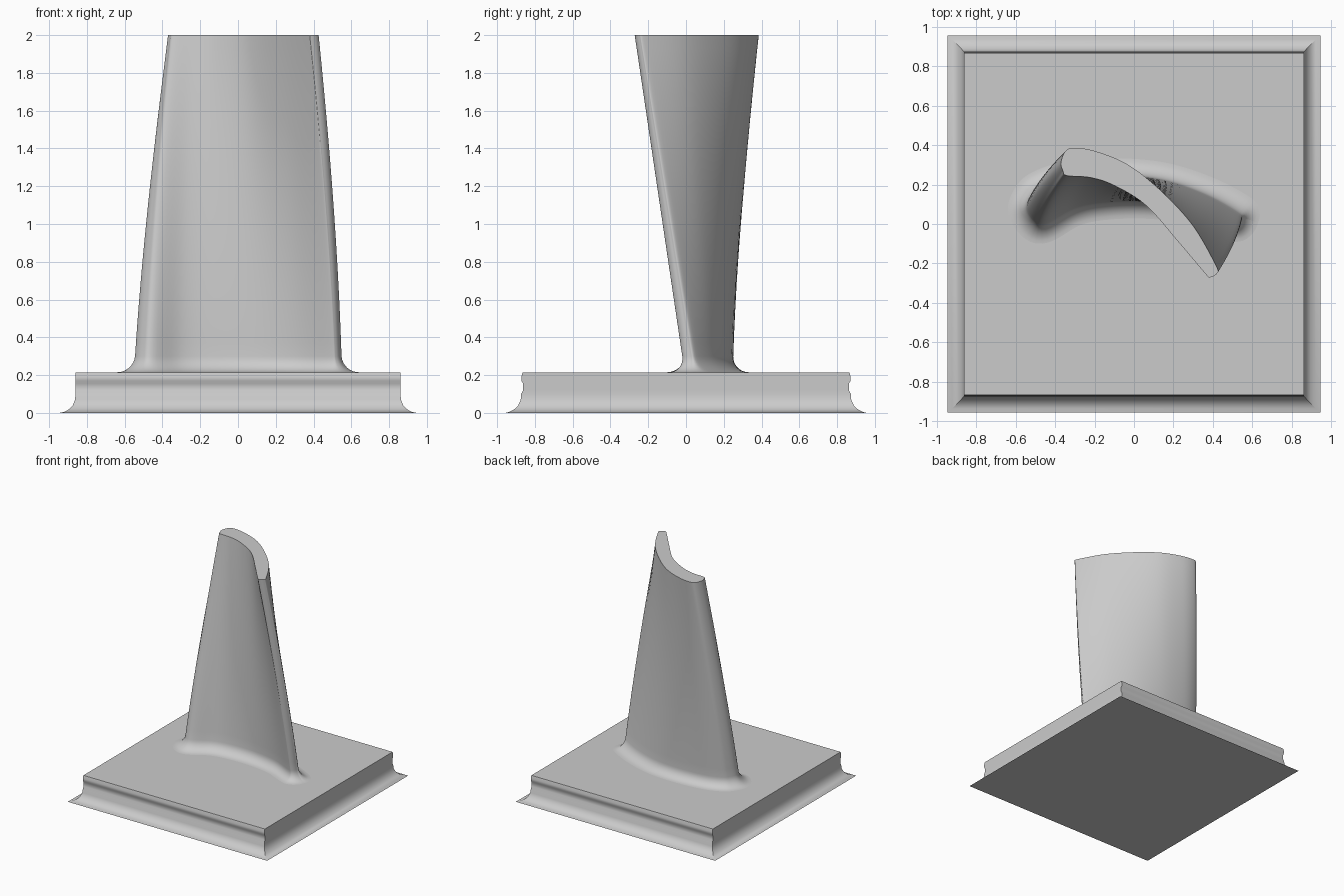
import bpy
import bmesh
import math
from mathutils import Vector

cube = bpy.data.objects.get("Cube")
if cube:
    bpy.data.objects.remove(cube, do_unlink=True)

# One plain grey for everything
grey = bpy.data.materials.new("plain_grey")
grey.use_nodes = True
grey.diffuse_color = (0.6, 0.6, 0.6, 1)
grey.node_tree.nodes["Principled BSDF"].inputs["Base Color"].default_value = grey.diffuse_color


def skin(name, rings, angle):
    """Loft a stack of closed rings, cap both ends and smooth below the angle."""
    bm = bmesh.new()
    loops = [[bm.verts.new(p) for p in ring] for ring in rings]
    for low, high in zip(loops, loops[1:]):
        count = len(low)
        for i in range(count):
            j = (i + 1) % count
            bm.faces.new((low[i], low[j], high[j], high[i]))
    bm.faces.new(loops[0])
    bm.faces.new(loops[-1])
    bmesh.ops.recalc_face_normals(bm, faces=bm.faces)
    mesh = bpy.data.meshes.new(name)
    bm.to_mesh(mesh)
    bm.free()
    obj = bpy.data.objects.new(name, mesh)
    bpy.context.collection.objects.link(obj)
    mesh.materials.append(grey)
    bpy.ops.object.select_all(action="DESELECT")
    obj.select_set(True)
    bpy.context.view_layer.objects.active = obj
    bpy.ops.object.shade_smooth_by_angle(angle=math.radians(angle))
    return obj


def smooth_loop(points, steps=6):
    """Closed Catmull-Rom curve through the points."""
    pts = [Vector(p) for p in points]
    n = len(pts)
    result = []
    for i in range(n):
        a, b, c, d = (pts[(i + k) % n] for k in (-1, 0, 1, 2))
        for s in range(steps):
            t = s / steps
            result.append(b + (c - a) * t / 2
                          + (a * 2 - b * 5 + c * 4 - d) * t * t / 2
                          + (b * 3 - a - c * 3 + d) * t ** 3 / 2)
    return result


def offset(loop, distance):
    """Push a clockwise loop outwards along its normals."""
    n = len(loop)
    moved = []
    for i, p in enumerate(loop):
        along = (loop[(i + 1) % n] - loop[i - 1]).normalized()
        moved.append(p + Vector((-along.y, along.x)) * distance)
    return moved


# Plinth: flared foot all round, shallow moulding on the front and back
BASE_TOP = 0.215
plinth_profile = [  # height, half width, half depth
    (0, .945, .955), (.005, .92, .935), (.02, .893, .908), (.04, .875, .888),
    (.07, .863, .875), (.1, .86, .873), (.12, .86, .862), (.155, .86, .862),
    (.17, .86, .872), (.19, .86, .872), (BASE_TOP, .86, .865)]
skin("plinth", [[(sx * w, sy * d, z) for sx, sy in ((-1, -1), (1, -1), (1, 1), (-1, 1))]
                for z, w, d in plinth_profile], 40)

# Blade sections: rounded thick edge, convex back, thin edge, hollow front
root = smooth_loop([
    (-.545, .085), (-.52, .15), (-.47, .195), (-.34, .235), (-.1, .25), (.14, .225),
    (.36, .15), (.53, .055), (.542, .02), (.52, -.015), (.48, -.01), (.3, .07),
    (.08, .11), (-.14, .11), (-.3, .08), (-.45, 0), (-.51, .02)])
tip = smooth_loop([
    (-.37, .31), (-.35, .365), (-.31, .385), (-.2, .37), (-.03, .3), (.14, .165),
    (.3, -.01), (.415, -.21), (.42, -.25), (.385, -.27), (.36, -.25), (.22, -.085),
    (.06, .095), (-.1, .195), (-.22, .235), (-.34, .245), (-.36, .27)])

# Twisted, tapering blade with a rounded fillet where it meets the plinth
RADIUS = 0.085
heights = [(BASE_TOP + RADIUS * (1 - math.cos(a)), RADIUS * (1 - math.sin(a)))
           for a in (math.pi / 2 * i / 8 for i in range(9))]
start = BASE_TOP + RADIUS
heights += [(start + (2 - start) * i / 24, 0) for i in range(1, 25)]
rings = []
for z, flare in heights:
    t = (z - start) / (2 - start)
    bulge = 1 + 0.12 * max(t, 0) * (1 - t)
    section = [p.lerp(q, t) for p, q in zip(root, tip)]
    section = [Vector((p.x * bulge, p.y)) for p in section]
    rings.append([(p.x, p.y, z) for p in offset(section, flare)])
skin("blade", rings, 40)
